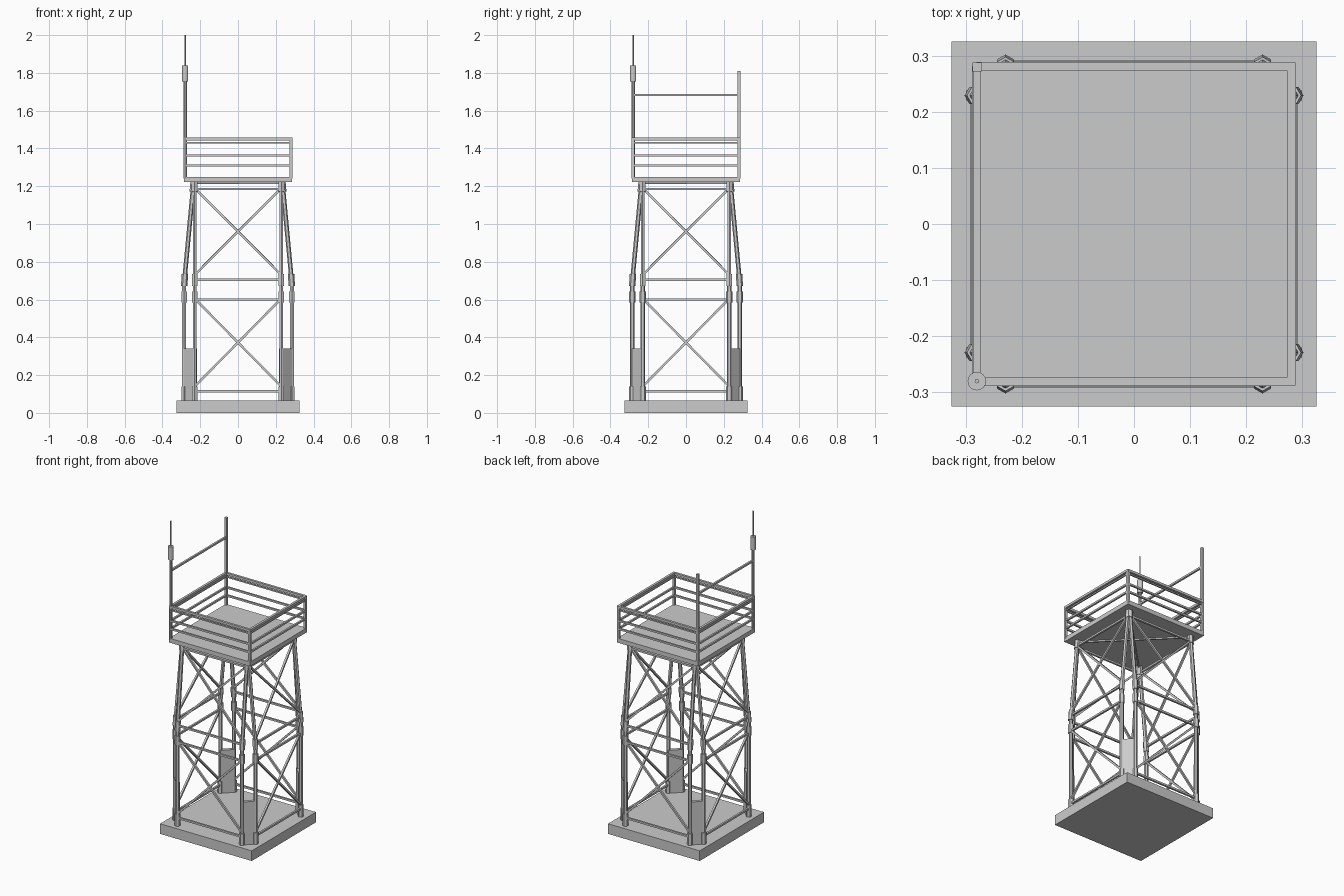
import bpy, math
from mathutils import Vector, Matrix

if "Cube" in bpy.data.objects:
    bpy.data.objects.remove(bpy.data.objects["Cube"])


def box(name, loc, size, rot=0):
    bpy.ops.mesh.primitive_cube_add(size=1, location=loc, rotation=(0, 0, rot))
    o = bpy.context.object
    o.name = name
    o.scale = size
    return o


def beam(name, a, b, r, sides=6, turn=None):
    """Prism of radius r from a to b, turned by a matrix."""
    turn = turn or Matrix.Identity(3)
    a, b = turn @ Vector(a), turn @ Vector(b)
    d = b - a
    bpy.ops.mesh.primitive_cylinder_add(vertices=sides, radius=r, depth=d.length)
    o = bpy.context.object
    o.name = name
    spin = Matrix.Rotation(math.pi / 4 if sides == 4 else 0, 4, 'Z')
    o.matrix_world = Matrix.Translation((a + b) / 2) @ d.to_track_quat('Z', 'Y').to_matrix().to_4x4() @ spin
    return o


# Foundation slab and deck
box("foundation", (0, 0, 0.0325), (0.65, 0.65, 0.065))
box("deck", (0, 0, 1.236), (0.574, 0.574, 0.028))

BEND, TOP = 0.69, 1.222
OUT, IN, LX = 0.285, 0.235, 0.229


def face_y(z):
    """Depth of the trussed face at height z: upright, then leaning in."""
    t = max(0, (z - BEND) / (TOP - BEND))
    return -(OUT + (IN - OUT) * t)


def pt(x, z):
    return (x, face_y(z), z)


# Four identical trussed faces with their railings
for k in range(4):
    R = Matrix.Rotation(k * math.pi / 2, 3, 'Z')
    for s in (-1, 1):
        x = s * LX
        beam("lower_leg", pt(x, 0.06), pt(x, BEND), 0.012, 6, R)
        beam("upper_leg", pt(x, BEND), pt(x, TOP), 0.012, 6, R)
        # Joint sleeves
        for z0, z1 in ((0.065, 0.14), (0.585, 0.642), (0.672, 0.735), (1.17, 1.222)):
            beam("leg_sleeve", pt(x, z0), pt(x, z1), 0.017, 6, R)
        # Cross braces
        beam("lower_brace", pt(-x, 0.14), pt(x, 0.605), 0.0085, 4, R)
        beam("upper_brace", pt(-x, 0.73), pt(x, 1.19), 0.0085, 4, R)
    for z in (0.115, 0.6, 0.705, 1.185):
        beam("crossbar", pt(-LX, z), pt(LX, z), 0.0085, 4, R)
    # Railing
    for z, r in ((1.31, 0.008), (1.362, 0.008), (1.43, 0.006), (1.45, 0.0105)):
        beam("guard_rail", (-0.281, -0.281, z), (0.281, -0.281, z), r, 4, R)
    beam("rail_post", (0.28, -0.28, 1.24), (0.28, -0.28, 1.457), 0.0105, 4, R)
    # Diagonal corner plate between neighbouring legs
    c = R @ Vector((0.255, -0.255, 0.2025))
    box("corner_plate", c, (0.085, 0.022, 0.275), math.pi / 4 + k * math.pi / 2)

# Thin diagonal stays below the deck
for s in (-1, 1):
    beam("deck_stay", (-0.23, -0.23 * s, 1.216), (0.23, 0.23 * s, 1.216), 0.006, 4)

# Tall posts, linking bar and antenna
beam("antenna_post", (-0.28, -0.28, 1.24), (-0.28, -0.28, 1.77), 0.009, 8)
beam("antenna_housing", (-0.28, -0.28, 1.755), (-0.28, -0.28, 1.84), 0.0165, 16)
beam("antenna_whip", (-0.28, -0.28, 1.84), (-0.28, -0.28, 2.0), 0.004, 8)
beam("tall_post", (-0.28, 0.28, 1.24), (-0.28, 0.28, 1.81), 0.011, 4)
beam("linking_bar", (-0.28, -0.28, 1.683), (-0.28, 0.28, 1.683), 0.0085, 4)
